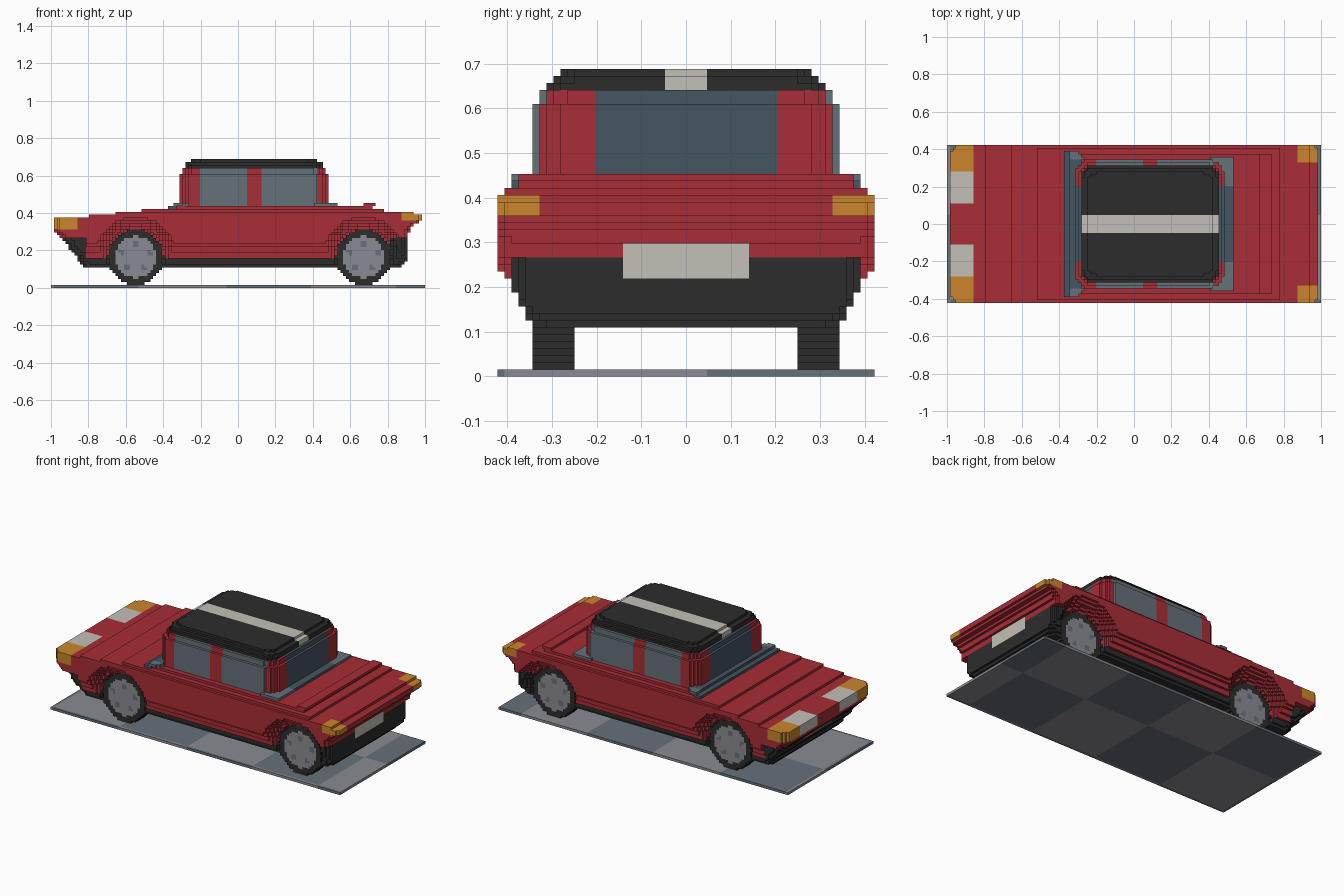
import bpy, bmesh
from math import hypot, floor, sqrt, sin, cos, tau, ceil

if "Cube" in bpy.data.objects:
    bpy.data.objects.remove(bpy.data.objects["Cube"])

S = 2 / 128  # edge of one cube cell


def material(name, r, g, b):
    lin = [((c / 255 + 0.055) / 1.055) ** 2.4 for c in (r, g, b)] + [1]
    m = bpy.data.materials.new(name)
    m.use_nodes = True
    m.diffuse_color = lin
    bsdf = m.node_tree.nodes["Principled BSDF"]
    bsdf.inputs["Base Color"].default_value = lin
    bsdf.inputs["Roughness"].default_value = 0.8
    return m


MATS = [material("red paint", 168, 45, 54), material("black trim", 44, 44, 44),
        material("slate grey", 101, 113, 122), material("dark glass", 69, 86, 97),
        material("light grey", 138, 139, 147), material("orange lamp", 202, 134, 43),
        material("off white", 196, 192, 183)]
RED, BLACK, SLATE, GLASS, GREY, ORANGE, WHITE = range(7)


def ramp(points, t):
    """Linear interpolation through (t, value) points."""
    if t <= points[0][0]:
        return points[0][1]
    for (a, u), (b, v) in zip(points, points[1:]):
        if t <= b:
            return u + (v - u) * (t - a) / (b - a)
    return points[-1][1]


def rectangles(cells):
    """Cover a {(u, v): colour} layer with large one-colour rectangles."""
    while cells:
        u, v = min(cells)
        c = cells[u, v]
        w = h = 1
        while cells.get((u, v + h)) == c:
            h += 1
        while all(cells.get((u + w, v + k)) == c for k in range(h)):
            w += 1
        for a in range(w):
            for b in range(h):
                del cells[u + a, v + b]
        yield u, v, w, h, c


def stepped_part(name, lo, hi, rule):
    """Stepped solid: rule(x, y, z) gives the colour of a cell, or None if empty."""
    lo = [floor(c / S + 0.01) for c in lo]
    hi = [ceil(c / S - 0.01) for c in hi]
    solid = {}
    for i in range(lo[0], hi[0]):
        for j in range(lo[1], hi[1]):
            for k in range(lo[2], hi[2]):
                c = rule((i + 0.5) * S, (j + 0.5) * S, (k + 0.5) * S)
                if c is not None:
                    solid[i, j, k] = c
    bm = bmesh.new()
    for axis in range(3):
        a, b = (axis + 1) % 3, (axis + 2) % 3
        for side in (-1, 1):
            layers = {}
            for cell, c in solid.items():
                near = list(cell)
                near[axis] += side
                if tuple(near) not in solid:
                    layers.setdefault(cell[axis], {})[cell[a], cell[b]] = c
            for level, cells in layers.items():
                for u, v, w, h, c in rectangles(cells):
                    ring = [(u, v), (u + w, v), (u + w, v + h), (u, v + h)]
                    verts = []
                    for p, q in ring[::side]:
                        co = [0, 0, 0]
                        co[axis], co[a], co[b] = (level + (side > 0)) * S, p * S, q * S
                        verts.append(bm.verts.new(co))
                    bm.faces.new(verts).material_index = c
    bmesh.ops.remove_doubles(bm, verts=bm.verts, dist=S * 0.01)
    mesh = bpy.data.meshes.new(name)
    bm.to_mesh(mesh)
    bm.free()
    # keep only the colours this part uses
    used = sorted({p.material_index for p in mesh.polygons})
    indices = [used.index(p.material_index) for p in mesh.polygons]
    for c in used:
        mesh.materials.append(MATS[c])
    mesh.polygons.foreach_set("material_index", indices)
    ob = bpy.data.objects.new(name, mesh)
    bpy.context.collection.objects.link(ob)
    return ob


def rounded(x, y, x0, x1, half, r):
    """Inside a rounded rectangle, symmetric in y."""
    dx = max(x0 + r - x, x - x1 + r, 0)
    dy = max(abs(y) - half + r, 0)
    return hypot(dx, dy) <= r


# Checkered ground plate
def ground(x, y, z):
    odd = (floor((x + 0.07) / 0.46) + floor((y - 0.047) / 0.46)) % 2
    return GREY if odd else SLATE


stepped_part("ground_plate", (-1, -27 * S, 0), (1, 27 * S, S), ground)

# Lower body: side profile, cross-section and wheel arches
NOSE = [(0.115, -0.83), (0.27, -0.945), (0.31, -0.985)]
TAIL = [(0.115, 0.865), (0.15, 0.905), (0.28, 0.905), (0.33, 0.93), (0.36, 0.982)]
TOP = [(-0.985, 0.37), (-0.8, 0.383), (-0.52, 0.414), (-0.33, 0.431), (0.7, 0.434),
       (0.73, 0.425), (0.78, 0.414), (0.94, 0.398), (0.98, 0.39)]
WIDTH = [(0.115, 0.345), (0.155, 0.365), (0.2, 0.392), (0.25, 0.42), (0.4, 0.42),
         (0.415, 0.405), (0.43, 0.38)]
AXLES = {"front": -0.547, "rear": 0.672}
HUB_Z = 10.5 * S


def body(x, y, z):
    ay = abs(y)
    x0, x1, w = ramp(NOSE, z), ramp(TAIL, z), ramp(WIDTH, z)
    if not x0 < x < x1 or z > ramp(TOP, x):
        return None
    bumper = z < 0.27 and (x < -0.805 or x > 0.82)
    if bumper:
        w = min(w, 0.385)
    for d, r in ((x - x0, 0.06), (x1 - x, 0.04)):  # rounded end corners
        if d < r:
            w -= r - sqrt(r * r - (r - d) ** 2)
    if ay > w:
        return None
    arch = ramp([(0.345, 0.155), (0.415, 0.215)], ay)
    if ay > 0.24 and any(hypot(x - c, z - HUB_Z) < arch for c in AXLES.values()):
        return None
    if x > 0.88 and 0.218 < z < 0.298 and ay < 0.14:
        return WHITE
    if x < -0.88 and 0.218 < z < 0.265 and ay < 0.14:
        return WHITE
    if bumper or z < 0.156:
        return BLACK
    if x < -0.865 and z > 0.31 and ay > 0.11:
        return ORANGE if ay > 0.28 else WHITE
    if x > 0.87 and z > 0.36 and ay > 0.33:
        return ORANGE
    return RED


stepped_part("lower_body", (-1, -27 * S, 7 * S), (1, 27 * S, 28 * S), body)
stepped_part("tail_ridge", (0.685, -0.37, 28 * S), (0.72, 0.37, 29 * S), lambda x, y, z: RED)


# Ledges at the foot of the front and rear glass
def front_ledge(x, y, z):
    ay = abs(y)
    if z < 28 * S:
        return GLASS if x < -0.33 else None
    if ay < 0.345:
        return GLASS if -0.345 < x < -0.28 and not rounded(x, y, -0.32, 0.485, 0.344, 0.1) else None
    return SLATE if -0.345 < x < -0.27 + (0.36 - ay) else None


stepped_part("front_ledge", (-0.375, -0.39, 27 * S), (-0.25, 0.39, 29 * S), front_ledge)


def rear_ledge(x, y, z):
    if rounded(x, y, -0.32, 0.485, 0.344, 0.1):
        return None
    return GLASS if abs(y) < 0.21 else SLATE


stepped_part("rear_ledge", (0.42, -0.344, 28 * S), (0.53, 0.344, 29 * S), rear_ledge)


# Cabin with glass on all four sides
def cabin(x, y, z):
    inset = 0.016 if z > 0.605 else 0
    if not rounded(x, y, -0.32 + inset, 0.485 - inset, 0.344 - inset, 0.1):
        return None
    if abs(y) > 0.3 and -0.2 < x < 0.415 and not 0.05 < x < 0.13:
        return SLATE
    if abs(y) < 0.203 and (x < -0.25 or x > 0.42):
        return GLASS
    return RED


stepped_part("cabin", (-0.33, -0.35, 28 * S), (0.5, 0.35, 41 * S), cabin)


# Roof with a pale centre stripe
def roof(x, y, z):
    inset = (0, 0.012, 0.034)[int(z / S) - 41]
    if not rounded(x, y, -0.288 + inset, 0.46 - inset, 0.314 - inset, 0.075):
        return None
    return WHITE if abs(y) < 0.047 else BLACK


stepped_part("roof", (-0.3, -0.33, 41 * S), (0.48, 0.33, 44 * S), roof)


# Wheels: black tyre, grey hub, five dark holes
def wheel_rule(cx):
    def rule(x, y, z):
        dx, dz = x - cx, z - HUB_Z
        r = hypot(dx, dz)
        if r > 0.149:
            return None
        if r > 0.11 or abs(y) < 0.33:
            return BLACK
        for n in range(5):
            a = tau * n / 5 + 0.3
            if hypot(dx - 0.075 * cos(a), dz - 0.075 * sin(a)) < 0.017:
                return SLATE
        return GREY
    return rule


for end, cx in AXLES.items():
    for side, y0, y1 in (("right", -22, -16), ("left", 16, 22)):
        stepped_part(f"{end}_{side}_wheel", (cx - 0.16, y0 * S, S), (cx + 0.16, y1 * S, 21 * S),
                     wheel_rule(cx))
